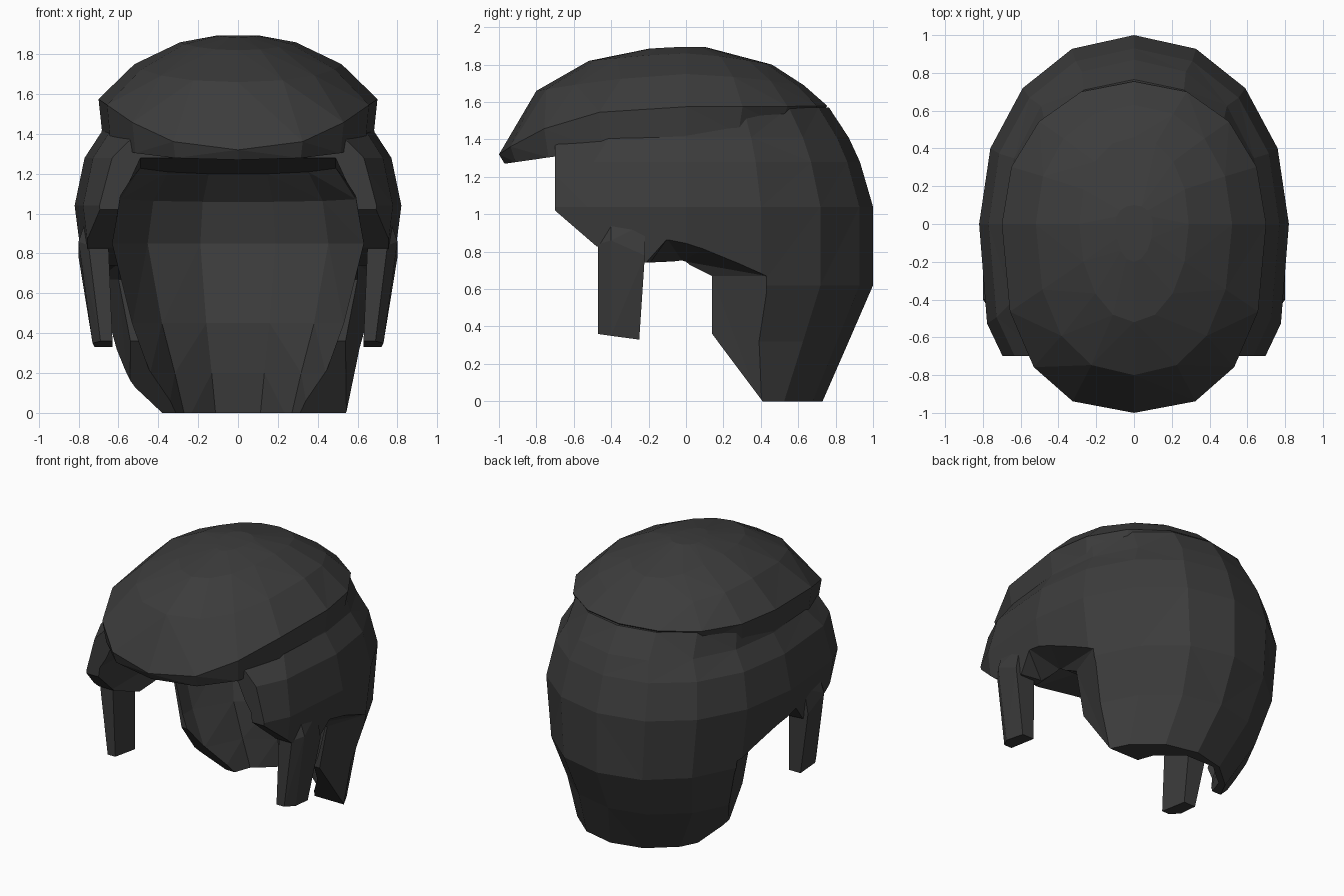
import bpy, bmesh, math

if "Cube" in bpy.data.objects:
    bpy.data.objects.remove(bpy.data.objects["Cube"])

mat = bpy.data.materials.new("dark_hair")
mat.diffuse_color = (0.045, 0.045, 0.045, 1)
mat.use_nodes = True
mat.node_tree.nodes["Principled BSDF"].inputs["Base Color"].default_value = mat.diffuse_color


def make(name, bm):
    bmesh.ops.recalc_face_normals(bm, faces=bm.faces)
    me = bpy.data.meshes.new(name)
    bm.to_mesh(me)
    bm.free()
    ob = bpy.data.objects.new(name, me)
    bpy.context.collection.objects.link(ob)
    me.materials.append(mat)
    return ob


def loft(name, rings):
    """Skin closed rings of points and cap both ends."""
    bm = bmesh.new()
    vs = [[bm.verts.new(p) for p in r] for r in rings]
    n = len(vs[0])
    for a, b in zip(vs, vs[1:]):
        for i in range(n):
            j = (i + 1) % n
            bm.faces.new((a[i], a[j], b[j], b[i]))
    bm.faces.new(vs[0])
    bm.faces.new(vs[-1])
    bmesh.ops.triangulate(bm, faces=bm.faces)
    return make(name, bm)


def hull(name, pts):
    bm = bmesh.new()
    for p in pts:
        bm.verts.new(p)
    bmesh.ops.convex_hull(bm, input=bm.verts)
    return make(name, bm)


def boolean(ob, cutter, op):
    m = ob.modifiers.new(op, 'BOOLEAN')
    m.operation, m.solver, m.object = op, 'EXACT', cutter
    bpy.context.view_layer.objects.active = ob
    bpy.ops.object.modifier_apply(modifier=m.name)
    bpy.data.objects.remove(cutter)


def oval(cx, xr, front, back, zf, zs, zb, nf=2.0, power=1.5, count=16):
    """Oval ring whose height blends from front (zf) to side (zs) to back (zb)."""
    pts = []
    for i in range(count):
        t = 2 * math.pi * i / count
        c, s = math.cos(t), math.sin(t)
        n = nf if s < -0.01 else 2.1
        x = math.copysign(abs(c) ** (2 / n), c) * xr + cx
        u = math.copysign(abs(s) ** (2 / n), s)
        y = u * (back if s > 0 else front)
        k = abs(u) ** power
        pts.append((x, y, zs + ((zb if s > 0 else zf) - zs) * k))
    return pts


# Main hair mass: bulging sides, tapering at the nape
body_rings = [(0, .08, .56, 1, .73, 3), (.32, 0, .68, 1, .87, 3), (.62, 0, .765, 1, 1, 3),
              (1.04, 0, .82, 1, 1, 3), (1.28, 0, .77, .98, .93, 2.8),
              (1.41, 0, .685, .86, .87, 2.6), (1.57, 0, .66, .62, .765, 2)]
hair = loft("hair_shell", [oval(cx, xr, f, b, z, z, z, n)
                           for z, cx, xr, f, b, n in body_rings])

# Side outline: face edge, ear notch and slanted nape edge
outline = [(-.70, 1.7), (-.70, 1.02), (-.48, .83), (-.24, .74), (-.02, .75),
           (.14, .67), (.14, .36), (.41, -.001), (.41, -.1), (1.2, -.1), (1.2, 1.7)]
profile = loft("outline_cutter", [[(x, y, z) for y, z in outline] for x in (-1, 1)])
boolean(hair, profile, 'INTERSECT')

# Head cavity, open to the front
cav = []
for z, w, b, slope in [(-.05, .36, .66, 0), (.2, .44, .63, 0), (.45, .53, .62, 0),
                       (.85, .63, .72, 0), (1.08, .59, .68, -.03), (1.25, .49, .56, -.09)]:
    outl = [(-w, -1.5), (-w, .25), (-.72 * w, .8 * b), (-.3 * w, b),
            (.3 * w, b), (.72 * w, .8 * b), (w, .25), (w, -1.5)]
    cav.append([(x, y, z + slope * max(y, -.8)) for x, y in outl])
boolean(hair, loft("cavity_cutter", cav), 'DIFFERENCE')

# Bevelled ear openings running down into flat nape flanges
for s in (-1, 1):
    edge = [(.80, -.22, .74), (.80, -.10, .87), (.79, .10, .82), (.70, .43, .67), (.53, .43, -.1),
            (.60, -.2, .73), (.60, -.02, .75), (.60, .14, .67), (.45, .14, -.1)]
    pts = [(s * x, y, z) for x, y, z in edge]
    pts += [(s * .95, y, z) for _, y, z in edge[:5]]
    boolean(hair, hull("ear_cutter", pts), 'DIFFERENCE')

# Swept top layer with overhanging fringe
top = loft("top_layer", [
    oval(0, .50, .74, .50, 1.335, 1.35, 1.45),
    oval(0, .68, .97, .70, 1.27, 1.39, 1.52, 2.5, 1.2),
    oval(0, .70, 1.0, .755, 1.32, 1.575, 1.58, 2.5, 2.8),
    oval(0, .52, .80, .63, 1.66, 1.75, 1.69, 2.3),
    oval(0, .29, .52, .46, 1.82, 1.86, 1.80),
    oval(0, .10, .20, .10, 1.885, 1.895, 1.895)])
boolean(hair, top, 'UNION')

# Sideburns
for s, side in ((-1, "left"), (1, "right")):
    hull("sideburn_" + side, [(s * x, y, z) for x, y, z in [
        (.63, -.47, .36), (.69, -.47, .36), (.73, -.40, .35), (.72, -.25, .33), (.63, -.25, .33),
        (.65, -.47, .84), (.75, -.47, .84), (.80, -.40, .86), (.80, -.22, .78), (.65, -.22, .78),
        (.68, -.44, .95), (.77, -.40, .95), (.77, -.22, .95), (.68, -.22, .95)]])
